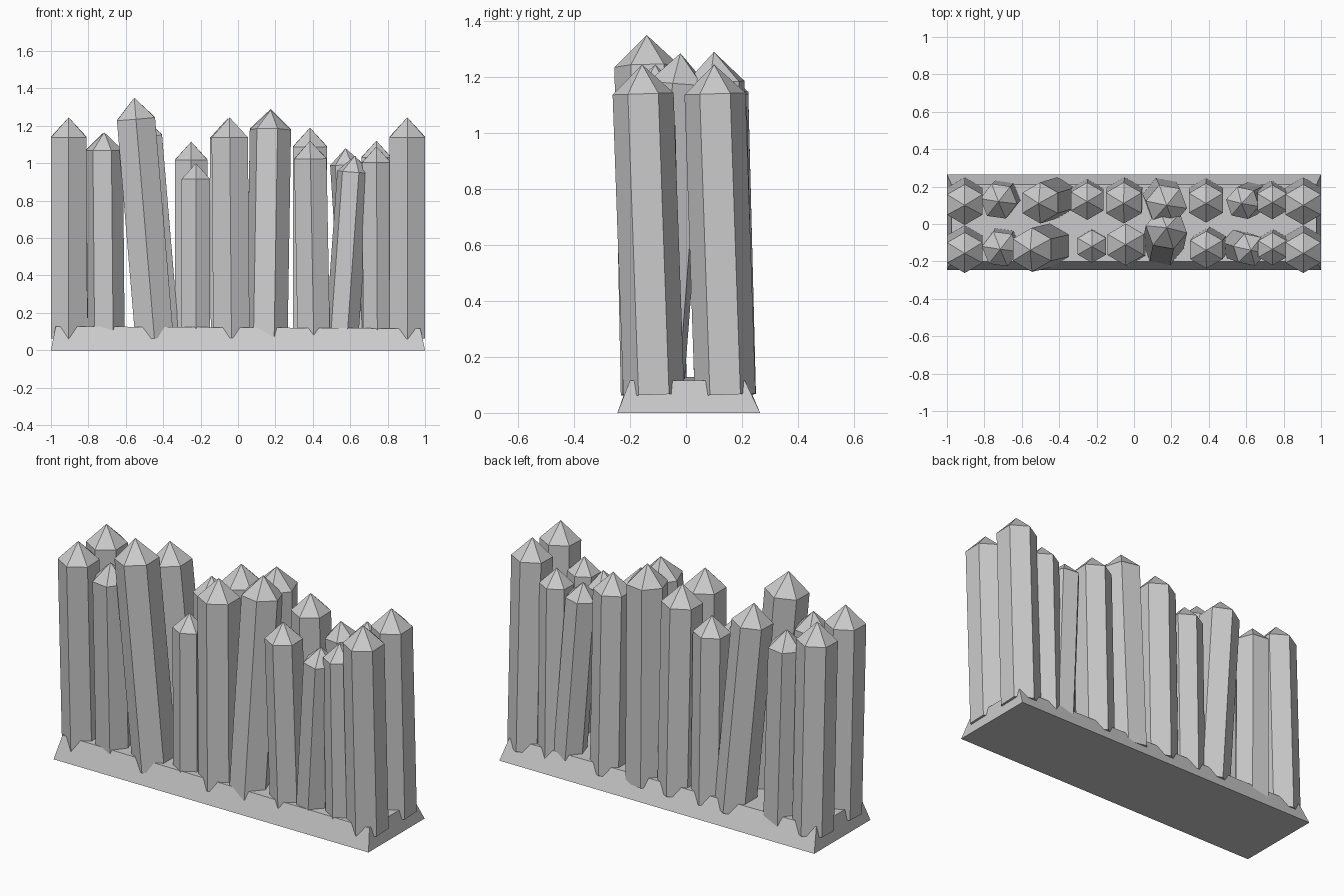
import bpy
import bmesh
import math
from mathutils import Matrix, Vector

default_cube = bpy.data.objects.get("Cube")
if default_cube:
    bpy.data.objects.remove(default_cube, do_unlink=True)

# One plain stone colour for everything
stone = bpy.data.materials.new("grey_stone")
stone.use_nodes = True
colour = (0.6, 0.6, 0.6, 1.0)
stone.diffuse_color = colour
stone.node_tree.nodes["Principled BSDF"].inputs["Base Color"].default_value = colour


def make_object(name, bm):
    bmesh.ops.recalc_face_normals(bm, faces=bm.faces)
    mesh = bpy.data.meshes.new(name)
    bm.to_mesh(mesh)
    bm.free()
    mesh.materials.append(stone)
    obj = bpy.data.objects.new(name, mesh)
    bpy.context.collection.objects.link(obj)
    return obj


def make_base():
    """Long plinth with sloping sides and a slightly sinking top."""
    bm = bmesh.new()
    bmesh.ops.create_cube(bm, size=2.0)
    for v in bm.verts:
        top, front = v.co.z > 0, v.co.y < 0
        side = v.co.x
        if top:
            v.co = (side * 0.975, -0.2 if front else 0.21, 0.122 - side * 0.006)
        else:
            v.co = (side, -0.245 if front else 0.265, 0.0)
    return make_object("base", bm)


def make_post(name, foot, tip, radius, twist):
    """Six-sided post with a pyramid cap, leaning from foot to tip."""
    axis = tip - foot
    length = axis.length
    shaft = length - radius * 0.96
    lean = Vector((0, 0, 1)).rotation_difference(axis).to_matrix().to_4x4()
    place = Matrix.Translation(foot) @ lean

    def ring(height):
        points = []
        for i in range(6):
            angle = math.radians(30 + 60 * i + twist)
            co = Vector((radius * math.cos(angle), radius * math.sin(angle), height))
            points.append(bm.verts.new(place @ co))
        return points

    bm = bmesh.new()
    low, high = ring(0.0), ring(shaft)
    apex = bm.verts.new(tip)
    bm.faces.new(low)
    for i in range(6):
        j = (i + 1) % 6
        bm.faces.new((low[i], low[j], high[j], high[i]))
        bm.faces.new((high[i], high[j], apex))
    return make_object(name, bm)


# Each post: tip x, tip y, tip z, foot x, radius, twist in degrees
front_row = [
    (-0.905, -0.157, 1.245, -0.905, 0.109, 0),
    (-0.715, -0.135, 1.165, -0.705, 0.1, 22),
    (-0.555, -0.14, 1.35, -0.447, 0.118, 0),
    (-0.225, -0.12, 1.0, -0.225, 0.088, 0),
    (-0.045, -0.11, 1.245, -0.035, 0.112, 0),
    (0.175, -0.02, 1.285, 0.155, 0.112, 20),
    (0.385, -0.14, 1.12, 0.405, 0.1, 0),
    (0.625, -0.14, 1.04, 0.555, 0.09, 18),
    (0.74, -0.135, 1.09, 0.745, 0.088, 0),
    (0.905, -0.157, 1.245, 0.905, 0.109, 0),
]
back_row = [
    (-0.905, 0.1, 1.245, -0.905, 0.109, 0),
    (-0.725, 0.12, 1.16, -0.705, 0.1, 22),
    (-0.51, 0.11, 1.25, -0.41, 0.11, 0),
    (-0.25, 0.12, 1.115, -0.25, 0.1, 0),
    (-0.055, 0.11, 1.24, -0.05, 0.11, 0),
    (0.175, 0.1, 1.29, 0.155, 0.112, 20),
    (0.385, 0.11, 1.19, 0.385, 0.105, 0),
    (0.575, 0.11, 1.08, 0.64, 0.09, 18),
    (0.74, 0.115, 1.12, 0.735, 0.092, 0),
    (0.905, 0.1, 1.245, 0.905, 0.109, 0),
]

make_base()
for row_name, row, foot_y in (("front", front_row, -0.115), ("back", back_row, 0.14)):
    for number, (x, y, z, foot_x, radius, twist) in enumerate(row, 1):
        foot = Vector((foot_x, foot_y, 0.065))
        make_post(f"{row_name}_post_{number}", foot, Vector((x, y, z)), radius, twist)
